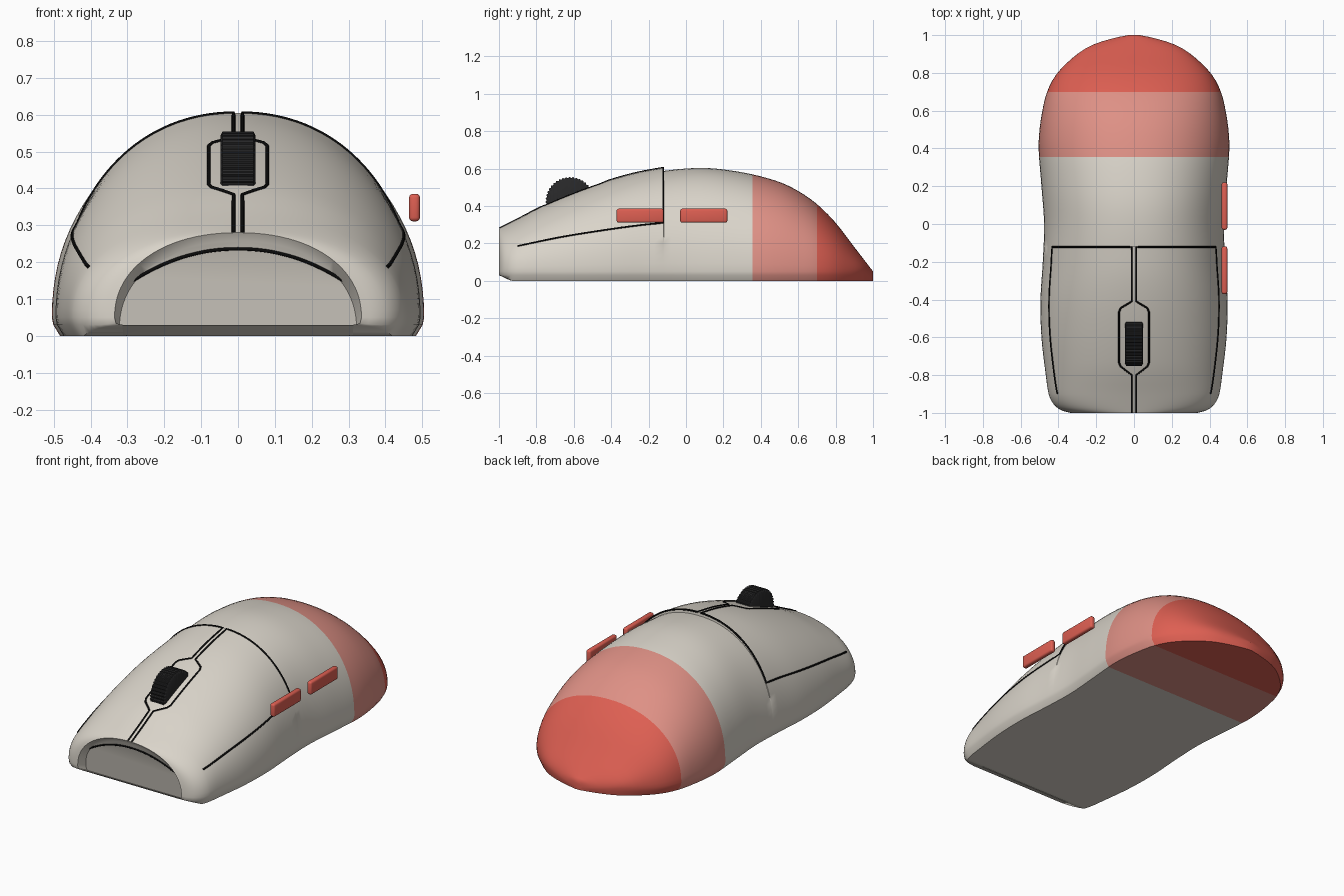
import bpy, bmesh, math
from mathutils import Vector

if "Cube" in bpy.data.objects:
    bpy.data.objects.remove(bpy.data.objects["Cube"])


def material(name, rgb):
    m = bpy.data.materials.new(name)
    m.diffuse_color = (*rgb, 1)
    m.use_nodes = True
    m.node_tree.nodes["Principled BSDF"].inputs["Base Color"].default_value = m.diffuse_color
    return m


CREAM = material("cream", (0.70, 0.66, 0.59))
PINK = material("light coral", (0.73, 0.28, 0.235))
CORAL = material("coral", (0.73, 0.115, 0.085))
RUBBER = material("dark rubber", (0.022, 0.022, 0.023))
BLACK = material("seam black", (0.003, 0.003, 0.003))

# Spine height and half width along the length
HEIGHT = [(-1, .28), (-.9, .328), (-.75, .402), (-.5, .497), (-.3, .555), (-.12, .587),
          (0, .6), (.1, .603), (.2, .595), (.35, .57), (.5, .528), (.6, .48), (.7, .41),
          (.8, .31), (.9, .18), (.95, .115), (1, .05)]
WIDTH = [(-1, .335), (-.99, .375), (-.97, .41), (-.94, .435), (-.9, .452), (-.8, .467),
         (-.6, .49), (-.4, .495), (-.2, .483), (0, .476), (.2, .49), (.4, .505), (.5, .5),
         (.6, .485), (.7, .46), (.8, .405), (.9, .3), (.95, .215), (.985, .105), (1, .03)]
POWER = 2.15


def smooth(table, v):
    """Cubic interpolation through a table."""
    n = len(table)
    slope = []
    for i in range(n):
        a, b = table[max(i - 1, 0)], table[min(i + 1, n - 1)]
        slope.append((b[1] - a[1]) / (b[0] - a[0]))
    i = 0
    while i < n - 2 and v > table[i + 1][0]:
        i += 1
    (x0, y0), (x1, y1) = table[i], table[i + 1]
    d = x1 - x0
    t = (v - x0) / d
    return ((2*t**3 - 3*t*t + 1) * y0 + (t**3 - 2*t*t + t) * d * slope[i]
            + (3*t*t - 2*t**3) * y1 + (t**3 - t*t) * d * slope[i + 1])


def section(y):
    """Half width, height and widest level of the shell; the button plates sit slightly proud."""
    h = smooth(HEIGHT, y)
    if y <= -.12:
        h += .018 * (y + 1) / .88
    return smooth(WIDTH, y), h, min(.05, h * .4)


def top_z(x, y):
    w, h, z0 = section(y)
    return z0 + (h - z0) * max(0, 1 - (abs(x) / w) ** POWER) ** (1 / POWER)


def side_x(z, y):
    w, h, z0 = section(y)
    return w * max(0, 1 - ((z - z0) / (h - z0)) ** POWER) ** (1 / POWER)


def finish(name, bm, mats, angle=35):
    bmesh.ops.recalc_face_normals(bm, faces=bm.faces[:])
    me = bpy.data.meshes.new(name)
    bm.to_mesh(me)
    bm.free()
    for m in mats:
        me.materials.append(m)
    ob = bpy.data.objects.new(name, me)
    bpy.context.collection.objects.link(ob)
    bpy.ops.object.select_all(action='DESELECT')
    ob.select_set(True)
    bpy.context.view_layer.objects.active = ob
    bpy.ops.object.shade_smooth_by_angle(angle=math.radians(angle))
    return ob


# Shell: lofted arches with a small chamfer around the base
def ring(y):
    w, h, z0 = section(y)
    lift = .03 * max(0, (-.93 - y) / .07)
    foot = max(w - .022, w * .5)
    pts = [(foot, lift), (w - .004, max(lift + .004, z0 * .6))]
    steps = 48
    for i in range(steps + 1):
        a = math.pi * i / steps
        c, s = math.cos(a), max(0, math.sin(a))
        pts.append((math.copysign(abs(c) ** (2 / POWER) * w, c),
                    z0 + (h - z0) * s ** (2 / POWER)))
    pts += [(-x, z) for x, z in reversed(pts[:2])]
    return [Vector((x, y, z)) for x, z in pts]


def panel_y(z):
    return -.985 + .055 * (1 - z / .25)


stations = [-1, -.995, -.99, -.98, -.97, -.955, -.94, -.93, -.915, -.9, -.875]
stations += [-.85 + .04 * i for i in range(18)] + [-.12, -.1185]
stations += [-.08 + .04 * i for i in range(11)] + [.355]
stations += [.39 + .04 * i for i in range(8)] + [.70]
stations += [.73, .76, .79, .82, .85, .88, .905, .93, .95, .965, .98, .99, 1]

bm = bmesh.new()
lip = [Vector((p.x * .96, panel_y(p.z * .92), max(0, (p.z - .03) * 1.03))) for p in ring(-1)]
loops = [[bm.verts.new(p) for p in lip]]
loops += [[bm.verts.new(p) for p in ring(y)] for y in stations]
for a, b in zip(loops, loops[1:]):
    for i in range(len(a)):
        j = (i + 1) % len(a)
        bm.faces.new((a[i], a[j], b[j], b[i]))
bm.faces.new(loops[0])
bm.faces.new(loops[-1])
for f in bm.faces:
    y = f.calc_center_bounds().y
    f.material_index = 2 if y > .70 else 1 if y > .355 else 0
finish("shell", bm, [CREAM, PINK, CORAL], 40)


# Seams: thin tubes lying on the shell
def seam(name, pts, radius=.005):
    cu = bpy.data.curves.new(name, 'CURVE')
    cu.dimensions = '3D'
    cu.bevel_depth = radius
    cu.bevel_resolution = 1
    cu.use_fill_caps = True
    sp = cu.splines.new('POLY')
    sp.points.add(len(pts) - 1)
    for p, q in zip(sp.points, pts):
        p.co = (*q, 1)
    cu.materials.append(BLACK)
    bpy.context.collection.objects.link(bpy.data.objects.new(name, cu))


MIDDLE = [(.012, -.998), (.012, -.8), (.07, -.755), (.079, -.735), (.079, -.465),
          (.07, -.445), (.012, -.41), (.012, -.122)]
SIDE = [(-.9, .186), (-.68, .232), (-.46, .268), (-.25, .297), (-.122, .31)]
for label, s in (("right", 1), ("left", -1)):
    path = []
    for (xa, ya), (xb, yb) in zip(MIDDLE, MIDDLE[1:]):
        n = max(2, int(abs(yb - ya) / .03))
        for i in range(n):
            x, y = xa + (xb - xa) * i / n, ya + (yb - ya) * i / n
            path.append((s * x, y, top_z(x, y)))
    corner = side_x(.31, -.122)
    for i in range(31):
        x = .012 + (corner - .012) * math.sin(math.pi / 2 * i / 30)
        path.append((s * x, -.122, top_z(x, -.122)))
    for i in range(1, 31):
        y = -.122 - .778 * i / 30
        path.append((s * side_x(smooth(SIDE, y), y), y, smooth(SIDE, y)))
    seam(label + "_button_seam", path)

arc = []
for i in range(33):
    x = -.3 + .6 * i / 32
    z = .236 - .096 * (abs(x) / .3) ** 2.1
    arc.append((x, panel_y(z) - .002, z))
seam("front_seam", arc)

# Scroll wheel: ribbed drum with rounded shoulders
bm = bmesh.new()
TEETH = 44
rows = []
for x, r in ((-.048, .118), (-.042, .131), (.042, .131), (.048, .118)):
    row = []
    for i in range(TEETH * 4):
        a = 2 * math.pi * i / (TEETH * 4)
        rr = r - (.005 if i % 4 > 1 else 0)
        row.append(bm.verts.new((x, -.62 + rr * math.cos(a), .424 + rr * math.sin(a))))
    rows.append(row)
for a, b in zip(rows, rows[1:]):
    for i in range(len(a)):
        j = (i + 1) % len(a)
        bm.faces.new((a[i], a[j], b[j], b[i]))
bm.faces.new(rows[0])
bm.faces.new(rows[-1])
finish("scroll_wheel", bm, [RUBBER], 25)

# Thumb buttons: rounded bars on the right side
for name, y in (("front_thumb_button", -.245), ("rear_thumb_button", .095)):
    bm = bmesh.new()
    bmesh.ops.create_cube(bm, size=1)
    for v in bm.verts:
        v.co = Vector((.479 + v.co.x * .03, y + v.co.y * .252, .348 + v.co.z * .075))
    bmesh.ops.bevel(bm, geom=bm.edges[:], offset=.011, segments=3, profile=.5,
                    affect='EDGES')
    finish(name, bm, [CORAL])
